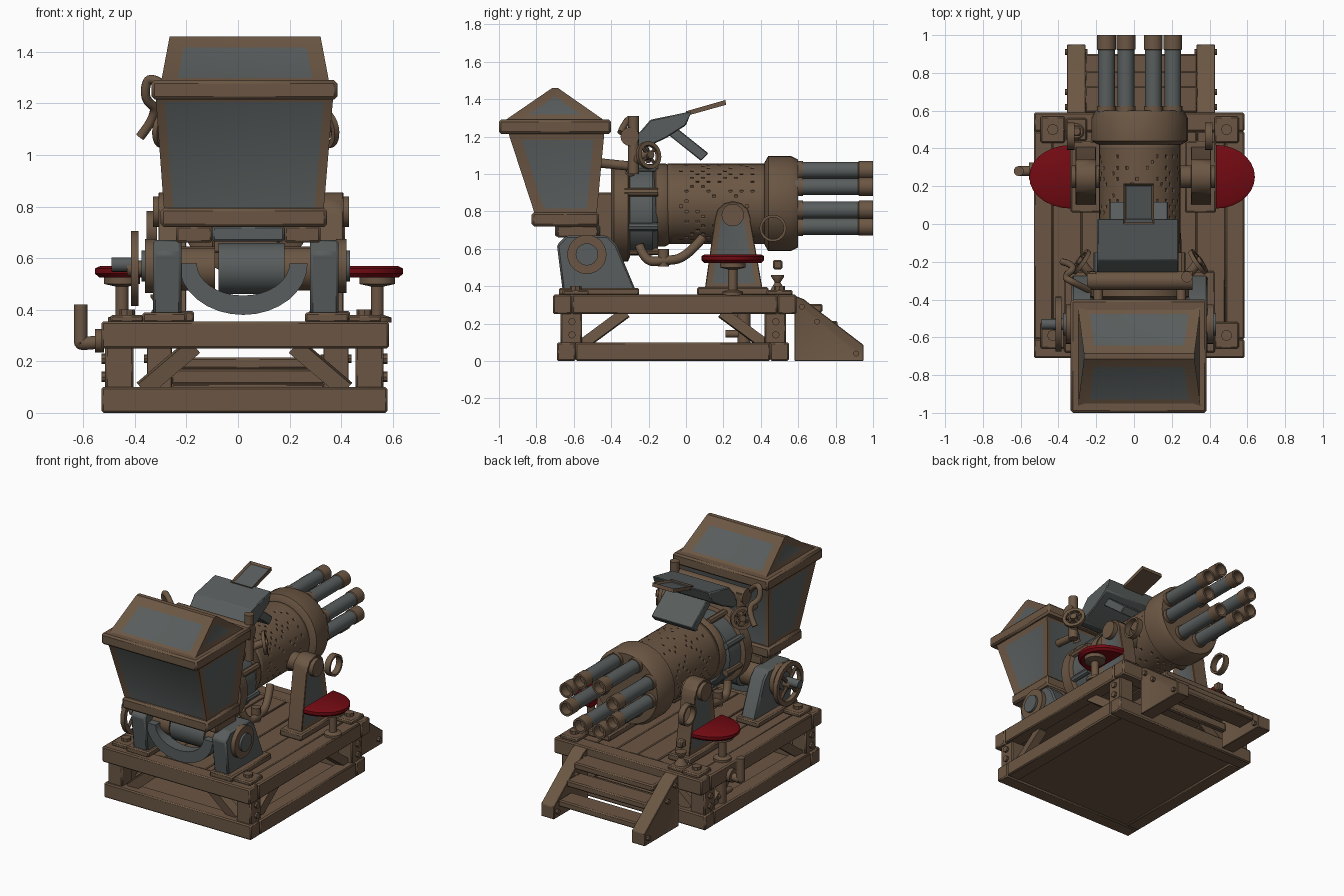
import bpy, bmesh, math, random
from mathutils import Vector

random.seed(4)
cube = bpy.data.objects.get("Cube")
if cube:
    bpy.data.objects.remove(cube, do_unlink=True)
CX = 0.03  # centre line of the gun


def material(name, rgb):
    m = bpy.data.materials.new(name)
    m.use_nodes = True
    m.diffuse_color = (*rgb, 1)
    m.node_tree.nodes["Principled BSDF"].inputs["Base Color"].default_value = (*rgb, 1)
    return m


WOOD = material("brown", (0.148, 0.094, 0.057))
STEEL = material("blue_grey", (0.098, 0.11, 0.109))
RED = material("red", (0.17, 0.003, 0.006))


def finish(name, bm, mats, bevel=0):
    bmesh.ops.recalc_face_normals(bm, faces=bm.faces)
    me = bpy.data.meshes.new(name)
    for f in bm.faces:
        f.smooth = True
    bm.to_mesh(me)
    bm.free()
    me.set_sharp_from_angle(angle=math.radians(35))
    for m in mats:
        me.materials.append(m)
    ob = bpy.data.objects.new(name, me)
    bpy.context.collection.objects.link(ob)
    if bevel:
        b = ob.modifiers.new("worn_edges", "BEVEL")
        b.width, b.segments, b.limit_method = bevel, 1, "ANGLE"
    return ob


def loft(name, rings, mat, bevel=0, closed=False, panel=None, panel_mat=STEEL):
    """Join equal rings of points; panel gives the border width of a recess from a face normal."""
    bm = bmesh.new()
    vs = [[bm.verts.new(p) for p in r] for r in rings]
    n = len(rings[0])
    pairs = list(zip(vs, vs[1:])) + ([(vs[-1], vs[0])] if closed else [])
    for a, b in pairs:
        for i in range(n):
            bm.faces.new((a[i], a[(i + 1) % n], b[(i + 1) % n], b[i]))
    if not closed:
        bm.faces.new(vs[0])
        bm.faces.new(vs[-1])
    mats = [mat]
    if panel:
        mats.append(panel_mat)
        bmesh.ops.recalc_face_normals(bm, faces=bm.faces)
        bm.normal_update()
        for f, border in [(f, panel(f.normal)) for f in bm.faces]:
            if border:
                bmesh.ops.inset_individual(bm, faces=[f], thickness=border, depth=-0.012,
                                           use_even_offset=True)
                f.material_index = 1
    return finish(name, bm, mats, bevel)


def rect(x0, x1, y0, y1, z):
    return [(x0, y0, z), (x1, y0, z), (x1, y1, z), (x0, y1, z)]


def box(name, x0, x1, y0, y1, z0, z1, mat=WOOD, bevel=0.008):
    return loft(name, [rect(x0, x1, y0, y1, z0), rect(x0, x1, y0, y1, z1)], mat, bevel)


def side_prism(name, pts, x0, x1, mat=WOOD, **kw):
    return loft(name, [[(x, y, z) for y, z in pts] for x in (x0, x1)], mat, **kw)


def turned(name, start, direction, profile, mat=WOOD, n=20, closed=False):
    """Turn (distance, radius) pairs around an axis."""
    d = Vector(direction).normalized()
    u = d.orthogonal().normalized()
    v = d.cross(u)
    ang = [2 * math.pi * i / n for i in range(n)]
    rings = [[Vector(start) + d * t + (u * math.cos(a) + v * math.sin(a)) * r for a in ang]
             for t, r in profile]
    return loft(name, rings, mat, closed=closed)


def rod(name, a, b, r, mat=WOOD, n=16):
    d = Vector(b) - Vector(a)
    return turned(name, a, d, [(0, r), (d.length, r)], mat, n)


def hoop(name, centre, axis, r, w, depth):
    h = depth / 2
    return turned(name, centre, axis, [(-h, r - w), (-h, r), (h, r), (h, r - w)], WOOD, 24, True)


def wheel(name, c, axis, r, w):
    hoop(name + "_rim", c, axis, r, w, w)
    d = Vector(axis).normalized()
    u = d.orthogonal().normalized()
    for s in (u, d.cross(u)):
        rod(name + "_spoke", Vector(c) - s * (r - w / 2), Vector(c) + s * (r - w / 2), w * 0.4, WOOD, 8)
    rod(name + "_hub", Vector(c) - d * w, Vector(c) + d * w, w)


def hose(name, pts, r):
    cu = bpy.data.curves.new(name, "CURVE")
    cu.dimensions, cu.bevel_depth, cu.bevel_resolution, cu.use_fill_caps = "3D", r, 3, True
    sp = cu.splines.new("NURBS")
    sp.points.add(len(pts) - 1)
    for p, q in zip(sp.points, pts):
        p.co = (*q, 1)
    sp.use_endpoint_u, sp.order_u = True, 3
    cu.materials.append(WOOD)
    bpy.context.collection.objects.link(bpy.data.objects.new(name, cu))


# Base: lower frame, posts, braces, deck
for z0, z1, x0, x1, y0, y1, w in ((0, 0.1, -0.53, 0.58, -0.69, 0.55, 0.1),
                                  (0.25, 0.355, -0.53, 0.585, -0.71, 0.59, 0.1)):
    for y in (y0, y1 - w):
        box("frame_end_beam", x0, x1, y, y + w, z0, z1)
    for x in (x0, x1 - w):
        box("frame_side_beam", x, x + w, y0 + w, y1 - w, z0, z1)
box("floor_panel", -0.45, 0.5, -0.6, 0.46, 0.01, 0.03, WOOD, 0)
for i in range(6):
    x = -0.43 + i * 0.1525
    box("deck_plank", x, x + 0.15, -0.61, 0.49, 0.28, 0.352 + random.uniform(-0.003, 0.003), WOOD, 0.005)
for x, s in ((-0.515, -1), (0.455, 1)):
    xo = x if s < 0 else x + 0.11
    for y, t in ((-0.67, 1), (0.42, -1)):
        box("corner_post", x, x + 0.11, y, y + 0.115, 0.09, 0.26)
        for z in (0.14, 0.21):
            rod("post_bolt", (xo, y + 0.06, z), (xo + s * 0.015, y + 0.06, z), 0.02, WOOD, 8)
        ye = y + 0.06 + t * 0.06
        rod("side_brace", (x + 0.055, ye, 0.09), (x + 0.055, ye + t * 0.23, 0.26), 0.04, WOOD, 4)
        xe = x + 0.055 - s * 0.09
        rod("end_brace", (xe, y + 0.06, 0.09), (xe - s * 0.2, y + 0.06, 0.26), 0.045, WOOD, 4)

# Rear steps
for x in (-0.355, 0.33):
    outer = [(0.58, 0), (0.58, 0.35), (0.63, 0.33), (0.95, 0.085), (0.95, 0)]
    side_prism("step_side", outer, x, x + 0.1, bevel=0.004, panel_mat=WOOD,
               panel=lambda n: 0.04 if abs(n.x) > 0.9 else 0)
    for y, z in ((0.62, 0.29), (0.7, 0.21), (0.91, 0.04)):
        rod("step_bolt", (x - 0.01, y, z), (x + 0.11, y, z), 0.016, WOOD, 8)
for y, z in ((0.59, 0.26), (0.67, 0.17), (0.76, 0.07)):
    box("step_tread", -0.26, 0.335, y, y + 0.14, z, z + 0.045)
box("step_back_rail", -0.26, 0.335, 0.58, 0.62, 0.11, 0.17)

# Front bearings with the cross shaft, and rear pillars
for s in (-1, 1):
    X = lambda d: CX + s * d
    P = lambda d: CX + 0.02 + s * d
    side_prism("front_bearing", [(-0.66, 0.38), (-0.27, 0.38), (-0.37, 0.62), (-0.42, 0.67),
               (-0.64, 0.67), (-0.69, 0.62)], X(0.25), X(0.36), STEEL, bevel=0.01)
    box("bearing_foot", min(X(0.23), X(0.4)), max(X(0.23), X(0.4)), -0.68, -0.25, 0.35, 0.39)
    rod("bearing_disc", (X(0.35), -0.53, 0.57), (X(0.39), -0.53, 0.57), 0.105, WOOD, 24)
    rod("bearing_cap", (X(0.38), -0.53, 0.57), (X(0.405), -0.53, 0.57), 0.06, STEEL, 16)
    rod("shaft_collar", (X(0.12), -0.53, 0.56), (X(0.25), -0.53, 0.56), 0.085)
    pillar = [(0.1, 0.38), (0.41, 0.38), (0.345, 0.75)]
    pillar += [(0.25 + 0.095 * math.cos(a * 0.5236), 0.765 + 0.09 * math.sin(a * 0.5236)) for a in range(7)]
    side_prism("rear_pillar", pillar, P(0.25), P(0.36), bevel=0.004,
               panel=lambda n: 0.035 if abs(n.x) > 0.9 else 0)
    box("pillar_foot", min(P(0.22), P(0.385)), max(P(0.22), P(0.385)), 0.06, 0.44, 0.35, 0.395)
    rod("pillar_pin", (P(0.15), 0.25, 0.78), (P(0.38), 0.25, 0.78), 0.06)
    # Grip rings beside the gun, small hand wheels, hoses, deck plates
    hoop("grip_ring", (X(0.365), 0.465, 0.71), (1, 0, 0), 0.072, 0.014, 0.04)
    wheel("small_wheel", (X(0.31), -0.2, 1.1), (s, 0.7, 0.2), 0.075, 0.022)
    hose("wheel_arm", [(X(0.2), -0.3, 1.0), (X(0.26), -0.28, 1.1), (X(0.31), -0.2, 1.1)], 0.025)
    rod("cabin_tie", (X(0.22), -0.47, 1.06), (X(0.22), -0.28, 1.04), 0.025)
    hose("feed_hose", [(X(0.17), -0.25, 0.62), (X(0.19), -0.22, 0.53), (X(0.2), -0.12, 0.535),
                       (X(0.19), 0, 0.55), (X(0.15), 0.09, 0.66)], 0.025)
    rod("hose_valve", (X(0.19), -0.12, 0.505), (X(0.19), -0.12, 0.6), 0.03, WOOD, 12)
    for y in (-0.59, 0.5):
        box("deck_plate", X(0.46) - 0.065, X(0.46) + 0.065, y - 0.07, y + 0.07, 0.35, 0.38)
        rod("plate_bolt", (X(0.46), y, 0.37), (X(0.46), y, 0.4), 0.03, WOOD, 8)
# Seats: flat inner edge, rounded outside
arc = [math.pi * i / 14 - math.pi / 2 for i in range(15)]
for s, flat, reach, post in ((-1, -0.335, 0.22, -0.45), (1, 0.435, 0.205, 0.54)):
    loft("seat", [[(flat + s * reach * k * math.cos(a), 0.25 + 0.168 * k * math.sin(a), z) for a in arc]
                  for z, k in ((0.525, 0.92), (0.54, 1), (0.56, 1), (0.57, 0.9))], RED)
    turned("seat_post", (post, 0.25, 0.35), (0, 0, 1),
           [(0, 0.055), (0.02, 0.055), (0.03, 0.025), (0.14, 0.025), (0.15, 0.07), (0.18, 0.07)])
rod("cross_shaft", (-0.075, -0.53, 0.56), (0.18, -0.53, 0.56), 0.1, STEEL, 20)
arc = [math.pi * (1 + i / 16) for i in range(17)]
u_shape = [(0.02 + 0.25 * math.cos(a), 0.58 + 0.2 * math.sin(a)) for a in arc]
u_shape += [(0.02 + 0.18 * math.cos(a), 0.58 + 0.125 * math.sin(a)) for a in reversed(arc)]
loft("cradle_band", [[(x, y, z) for x, z in u_shape] for y in (-0.66, -0.58)], STEEL)
wheel("crank_wheel", (-0.4, -0.53, 0.56), (1, 0, 0), 0.145, 0.03)
rod("crank_grip", (-0.49, -0.53, 0.575), (-0.39, -0.53, 0.575), 0.028, STEEL)
box("pedal_foot", -0.36, -0.25, 0.44, 0.56, 0.35, 0.375)
turned("pedal_post", (-0.305, 0.49, 0.37), (0, 0, 1),
       [(0, 0.045), (0.025, 0.03), (0.05, 0.015), (0.08, 0.035), (0.09, 0.035)])
box("pedal_block", -0.33, -0.28, 0.465, 0.515, 0.49, 0.54)
hose("drain_pipe", [(-0.5, 0.28, 0.28), (-0.61, 0.28, 0.265), (-0.61, 0.28, 0.28), (-0.61, 0.28, 0.42)], 0.027)
rod("drain_flange", (-0.555, 0.28, 0.28), (-0.52, 0.28, 0.28), 0.045)
rod("under_pipe", (-0.48, 0.21, 0.145), (-0.48, 0.36, 0.145), 0.02)
rod("under_valve", (-0.48, 0.31, 0.1), (-0.48, 0.31, 0.26), 0.035)

# Gun body: hollow perforated jacket, collars
N, ROWS = 48, 18
bm = bmesh.new()
rows = [[bm.verts.new((CX + 0.215 * math.cos(2 * math.pi * i / N), -0.1 + 0.53 * j / ROWS,
                       0.84 + 0.215 * math.sin(2 * math.pi * i / N))) for i in range(N)]
        for j in range(ROWS + 1)]
holes = []
for j in range(ROWS):
    for i in range(N):
        k = (i + 1) % N
        f = bm.faces.new((rows[j][i], rows[j + 1][i], rows[j + 1][k], rows[j][k]))
        if 1 < j < ROWS - 2 and (i + j) % 2 and random.random() < 0.5:
            holes.append(f)
bm.normal_update()
bmesh.ops.inset_individual(bm, faces=holes, thickness=0.007, depth=0, use_even_offset=True)
bmesh.ops.delete(bm, geom=holes, context="FACES")
wall = finish("perforated_jacket", bm, [WOOD]).modifiers.new("wall", "SOLIDIFY")
wall.thickness, wall.offset = 0.015, -1
Y = (0, 1, 0)
turned("breech_collar", (CX, -0.4, 0.795), Y, [(0, 0.24), (0.015, 0.262), (0.09, 0.262), (0.1, 0.24)], WOOD, 32)
turned("breech_drum", (CX, -0.31, 0.8), Y, [(0, 0.235), (0.13, 0.235), (0.16, 0.21)], STEEL, 32)
turned("jacket_collar", (CX, -0.17, 0.835), Y, [(0, 0.2), (0.01, 0.222), (0.06, 0.222), (0.08, 0.21)], WOOD, 32)
for i in range(8):
    a = math.pi * (i + 0.5) / 4
    x, z = CX + 0.24 * math.cos(a), 0.81 + 0.24 * math.sin(a)
    rod("drum_clamp", (x, -0.33, z), (x, -0.15, z), 0.022, STEEL if i % 2 else WOOD, 8)
turned("muzzle_collar", (CX, 0.42, 0.842), Y,
       [(0, 0.22), (0.02, 0.255), (0.14, 0.255), (0.18, 0.235)], WOOD, 32)

# Barrels with hollow muzzle caps
for i in range(8):
    a = math.pi * (i + 0.5) / 4
    c = (CX + 0.19 * math.cos(a), 0.58, 0.87 + 0.163 * math.sin(a))
    rod("barrel", c, (c[0], 0.93, c[2]), 0.045, STEEL, 20)
    hoop("barrel_band", (c[0], 0.61, c[2]), Y, 0.05, 0.014, 0.03)
    turned("muzzle_cap", c, Y, [(0.34, 0.044), (0.345, 0.05), (0.42, 0.05), (0.42, 0.037), (0.36, 0.037)])

# Cabin: tapered body, sill, rim, hipped roof
loft("cabin_body", [rect(-0.285, 0.33, -0.8, -0.48, 0.76), rect(-0.32, 0.37, -0.955, -0.435, 1.235)],
     WOOD, panel=lambda n: 0 if abs(n.z) > 0.9 else 0.055 if abs(n.x) > 0.7 else 0.035)
box("cabin_sill", -0.3, 0.345, -0.825, -0.465, 0.72, 0.795, WOOD, 0.012)
box("cabin_rim", -0.335, 0.385, -1, -0.4, 1.215, 1.29, WOOD, 0.012)
loft("cabin_roof", [rect(-0.3, 0.355, -0.985, -0.42, 1.275), rect(-0.265, 0.32, -0.715, -0.685, 1.46)],
     WOOD, panel=lambda n: 0 if abs(n.z) > 0.95 else 0.045 if abs(n.x) > 0.7 else 0.06)
box("cabin_mount", -0.1, 0.18, -0.7, -0.46, 0.665, 0.725, STEEL)
for x in (-0.24, 0.18):
    box("mount_cap", x, x + 0.14, -0.69, -0.47, 0.66, 0.725)
box("breech_link", -0.1, 0.16, -0.5, -0.38, 0.62, 0.9)

# Sight: hood, flaps, cross bar and side lever
side_prism("sight_hood", [(-0.31, 1.15), (-0.19, 1.29), (0.03, 1.335), (0, 1.26), (-0.11, 1.19), (-0.24, 1.13)],
           -0.195, 0.235, STEEL, bevel=0.006)
side_prism("sight_flap", [(-0.12, 1.23), (-0.08, 1.27), (0.12, 1.11), (0.08, 1.07)], -0.13, 0.18, STEEL, bevel=0.005)
side_prism("sight_blade", [(0, 1.31), (0, 1.335), (0.21, 1.395), (0.215, 1.37)], -0.055, 0.105,
           panel=lambda n: 0.012 if n.z > 0.8 else 0)
rod("sight_bar", (-0.25, -0.3, 1.2), (0.31, -0.3, 1.2), 0.05)
for x, top in ((-0.22, 1.23), (0.28, 1.31)):
    rod("sight_upright", (x, -0.28, 1.0), (x, -0.28, top), 0.03)
hose("side_lever", [(-0.24, -0.35, 1.22), (-0.34, -0.3, 1.33), (-0.37, -0.28, 1.22),
                    (-0.3, -0.22, 1.17), (-0.38, -0.2, 1.07)], 0.018)
